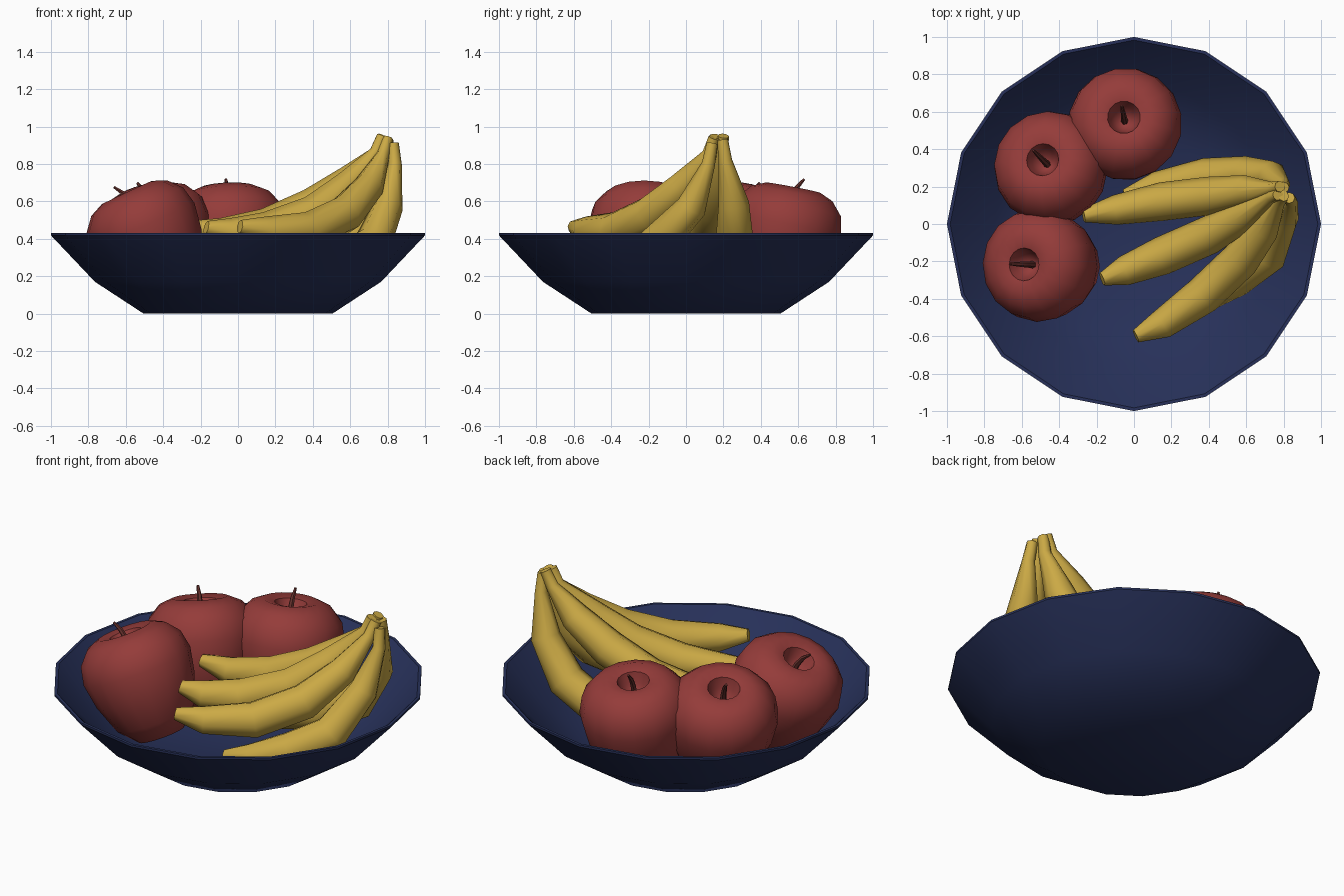
import bpy, bmesh, math
from mathutils import Matrix, Vector

if "Cube" in bpy.data.objects:
    bpy.data.objects.remove(bpy.data.objects["Cube"])


def material(name, color):
    m = bpy.data.materials.new(name)
    m.diffuse_color = (*color, 1)
    m.use_nodes = True
    m.node_tree.nodes["Principled BSDF"].inputs["Base Color"].default_value = m.diffuse_color
    return m


NAVY = material("navy_glaze", (0.02, 0.03, 0.1))
RED = material("apple_red", (0.3, 0.045, 0.042))
STEM = material("stem_brown", (0.13, 0.03, 0.025))
YELLOW = material("banana_yellow", (0.6, 0.4, 0.06))


def finish(bm, name, mat, matrix=None, angle=40):
    bmesh.ops.remove_doubles(bm, verts=bm.verts, dist=1e-5)
    bmesh.ops.recalc_face_normals(bm, faces=bm.faces)
    me = bpy.data.meshes.new(name)
    bm.to_mesh(me)
    bm.free()
    me.materials.append(mat)
    ob = bpy.data.objects.new(name, me)
    bpy.context.collection.objects.link(ob)
    if matrix:
        ob.matrix_world = matrix
    bpy.ops.object.select_all(action='DESELECT')
    ob.select_set(True)
    bpy.context.view_layer.objects.active = ob
    bpy.ops.object.shade_smooth_by_angle(angle=math.radians(angle))
    return ob


def lathe(name, profile, sides, mat, matrix=None):
    bm = bmesh.new()
    vs = [bm.verts.new((r, 0, z)) for r, z in profile]
    es = [bm.edges.new(p) for p in zip(vs, vs[1:])]
    bmesh.ops.spin(bm, geom=vs + es, cent=(0, 0, 0), axis=(0, 0, 1),
                   angle=math.tau, steps=sides, use_merge=True)
    return finish(bm, name, mat, matrix)


def sweep(name, path, radii, sides, mat, matrix=None):
    # tube with a varying radius along a nearly planar path
    pts = [Vector(p) for p in path]
    chord = pts[-1] - pts[0]
    flat = Vector((chord.x, chord.y, 0))
    side = flat.cross(Vector((0, 0, 1))).normalized()
    bm = bmesh.new()
    rings = []
    for i, (p, r) in enumerate(zip(pts, radii)):
        t = (pts[min(i + 1, len(pts) - 1)] - pts[max(i - 1, 0)]).normalized()
        up = side.cross(t).normalized()
        across = t.cross(up)
        rings.append([bm.verts.new(p + r * (across * math.cos(a) + up * math.sin(a)))
                      for a in (math.tau * k / sides for k in range(sides))])
    for a, b in zip(rings, rings[1:]):
        for k in range(sides):
            n = (k + 1) % sides
            bm.faces.new((a[k], a[n], b[n], b[k]))
    bm.faces.new(rings[0])
    bm.faces.new(rings[-1])
    return finish(bm, name, mat, matrix, 48)


# Bowl: thin-walled 16-sided dish
lathe("bowl", [(0, 0), (0.505, 0), (0.765, 0.17), (1, 0.418), (1, 0.43), (0.983, 0.43),
               (0.75, 0.187), (0.493, 0.025), (0, 0.025)], 16, NAVY)

# Apples: tapered body with a dimple and a bent stem, each leaning outward
APPLE = [(0, -0.29), (0.06, -0.325), (0.13, -0.315), (0.22, -0.22), (0.28, -0.06),
         (0.305, 0.08), (0.285, 0.18), (0.225, 0.25), (0.15, 0.283), (0.088, 0.268),
         (0.07, 0.21), (0.035, 0.16), (0, 0.15)]
apples = [((-0.045, 0.52, 0.395), 100, 11),
          ((-0.43, 0.285, 0.39), 135, 18),
          ((-0.475, -0.22, 0.39), 178, 25)]
for i, (loc, heading, tilt) in enumerate(apples, 1):
    m = (Matrix.Translation(loc) @ Matrix.Rotation(math.radians(heading), 4, 'Z')
         @ Matrix.Rotation(math.radians(tilt), 4, 'Y'))
    lathe(f"apple_{i}", APPLE, 16, RED, m)
    sweep(f"apple_stem_{i}", [(0, 0, 0.14), (0.004, 0, 0.23), (0.02, 0, 0.29), (0.05, 0, 0.34)],
          [0.02, 0.016, 0.013, 0.007], 6, STEM, m)

# Bananas: three resting on top, two underneath, meeting at the stalk
RADII = [0.03, 0.036, 0.082, 0.103, 0.103, 0.08, 0.036]
bananas = [
    [(.78, .2, .95), (.74, .19, .86), (.6, .18, .715), (.4, .15, .57),
     (.15, .12, .46), (-.1, .075, .43), (-.27, .045, .46)],
    [(.77, .155, .95), (.735, .145, .86), (.58, .04, .68), (.4, -.06, .53),
     (.15, -.17, .44), (-.05, -.25, .43), (-.17, -.295, .46)],
    [(.8, .15, .94), (.775, .12, .85), (.7, -.02, .68), (.57, -.19, .53),
     (.37, -.38, .44), (.15, -.535, .44), (.01, -.6, .465)],
    [(.83, .14, .91), (.84, .12, .8), (.8, .03, .57), (.72, -.16, .37),
     (.54, -.29, .27), (.36, -.4, .22), (.22, -.44, .21)],
    [(.8, .195, .93), (.8, .21, .82), (.74, .255, .59), (.6, .26, .37),
     (.38, .25, .25), (.12, .2, .18), (-.05, .15, .19)],
]
for i, path in enumerate(bananas, 1):
    sweep(f"banana_{i}", path, RADII, 8, YELLOW)
